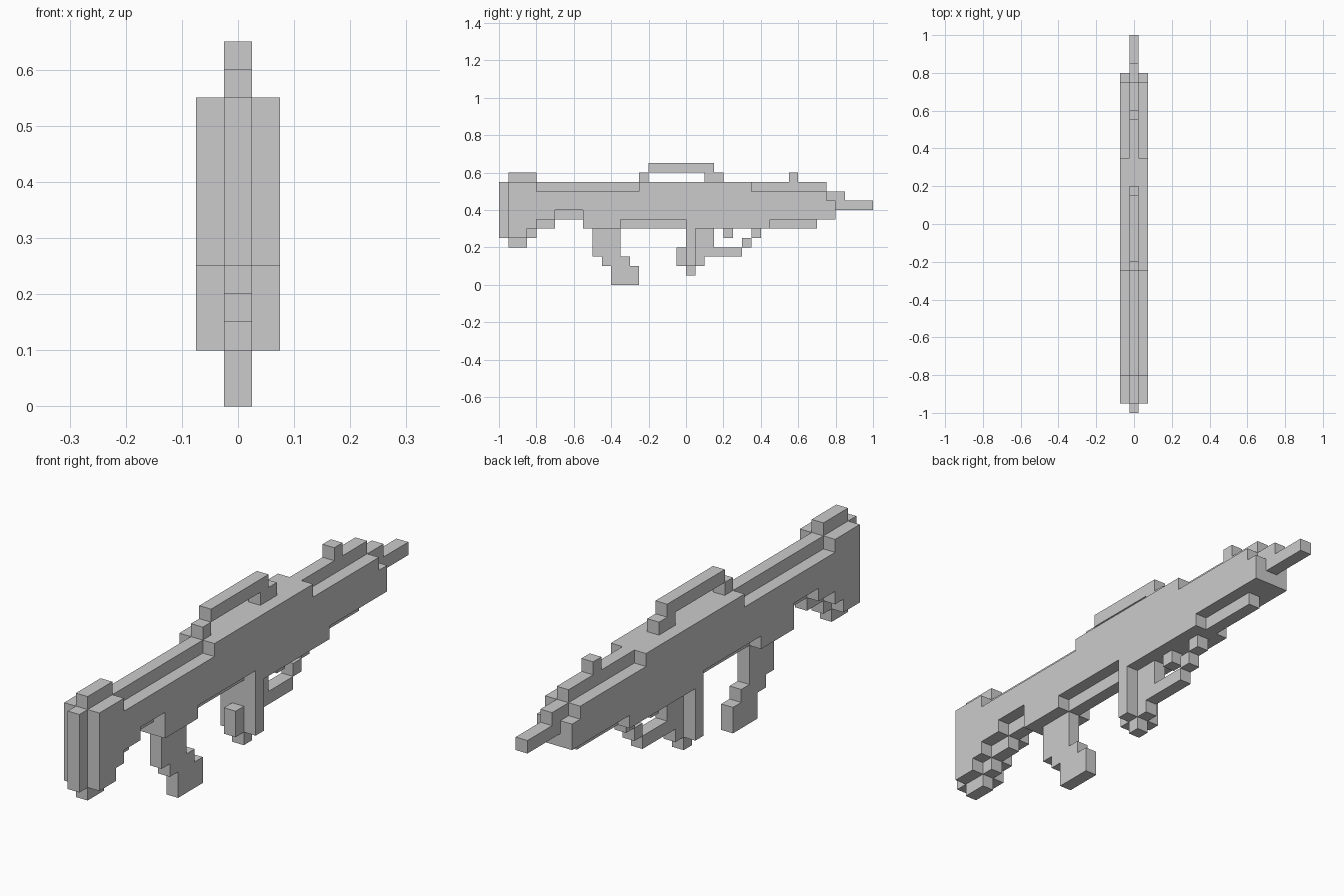
import bpy, bmesh

if "Cube" in bpy.data.objects:
    bpy.data.objects.remove(bpy.data.objects["Cube"])

U = 0.05  # block size; all profiles are in whole blocks (y, z)


def extrude(name, profile, x0, x1, mirror=False):
    """Extrude a stepped (y, z) outline from x0 to x1."""
    bm = bmesh.new()
    face = bm.faces.new([bm.verts.new((x0, y * U, z * U)) for y, z in profile])
    res = bmesh.ops.extrude_face_region(bm, geom=[face])
    verts = [v for v in res["geom"] if isinstance(v, bmesh.types.BMVert)]
    bmesh.ops.translate(bm, vec=(x1 - x0, 0, 0), verts=verts)
    bmesh.ops.recalc_face_normals(bm, faces=bm.faces)
    mesh = bpy.data.meshes.new(name)
    bm.to_mesh(mesh)
    bm.free()
    obj = bpy.data.objects.new(name, mesh)
    bpy.context.collection.objects.link(obj)
    if mirror:
        obj.modifiers.new("Mirror", "MIRROR")
    return obj


def centre(name, profile):
    return extrude(name, profile, -U / 2, U / 2)


def sides(name, profile):
    return extrude(name, profile, U / 2, 1.5 * U, mirror=True)


def rect(y0, y1, z0, z1):
    return [(y0, z0), (y1, z0), (y1, z1), (y0, z1)]


def stairs(top, bottom):
    """Outline from runs (y_start, z); the last entry of top gives the end y."""
    end = top[-1][0]

    def run(steps):
        pts = []
        for (y, z), nxt in zip(steps, steps[1:] + [(end, 0)]):
            pts += [(y, z), (nxt[0], z)]
        return pts
    return run(top[:-1]) + run(bottom)[::-1]


# Central core of stock, receiver and fore-end
centre("body_core", stairs(
    [(-20, 11), (-19, 12), (-16, 11), (15, 10), (16, 0)],
    [(-20, 5), (-19, 4), (-17, 5), (-16, 6), (-14, 7), (-11, 6), (14, 7)]))

# Side panels of the body, one block thick
sides("body_side_panels", stairs(
    [(-19, 11), (-16, 10), (-5, 11), (7, 10), (15, 9), (16, 0)],
    [(-19, 5), (-17, 6), (-16, 7), (-14, 8), (-11, 6), (-7, 7), (0, 6), (9, 7)]))

# Barrel and muzzle step
centre("barrel", stairs([(16, 10), (17, 9), (20, 0)], [(16, 8)]))

# Carry handle and front sight
centre("carry_handle", [(-5, 11), (-4, 11), (-4, 12), (2, 12), (2, 11),
                        (4, 11), (4, 12), (3, 12), (3, 13), (-4, 13),
                        (-4, 12.001), (-5, 12)])
centre("front_sight", rect(11, 12, 11, 12))

# Curved magazine
centre("magazine", [(-10, 6), (-10, 3), (-9, 3), (-9, 2), (-8, 2), (-8, 0),
                    (-5, 0), (-5, 2), (-6, 2), (-6, 3), (-7, 3), (-7, 6)])

# Pistol grip with cheek plates
centre("grip", [(-1, 2), (0, 2), (0, 1), (1, 1), (1, 2), (2, 2), (2, 3),
                (3, 3), (3, 6), (0, 6), (0, 4), (-1, 4)])
sides("grip_plates", rect(0, 1, 2, 6))

# Trigger and its guard
centre("trigger", rect(4, 5, 5, 6))
for i, r in enumerate([(3, 6, 3, 4), (6, 7, 4, 5), (7, 8, 5, 6)]):
    centre(f"trigger_guard_{i + 1}", rect(*r))
